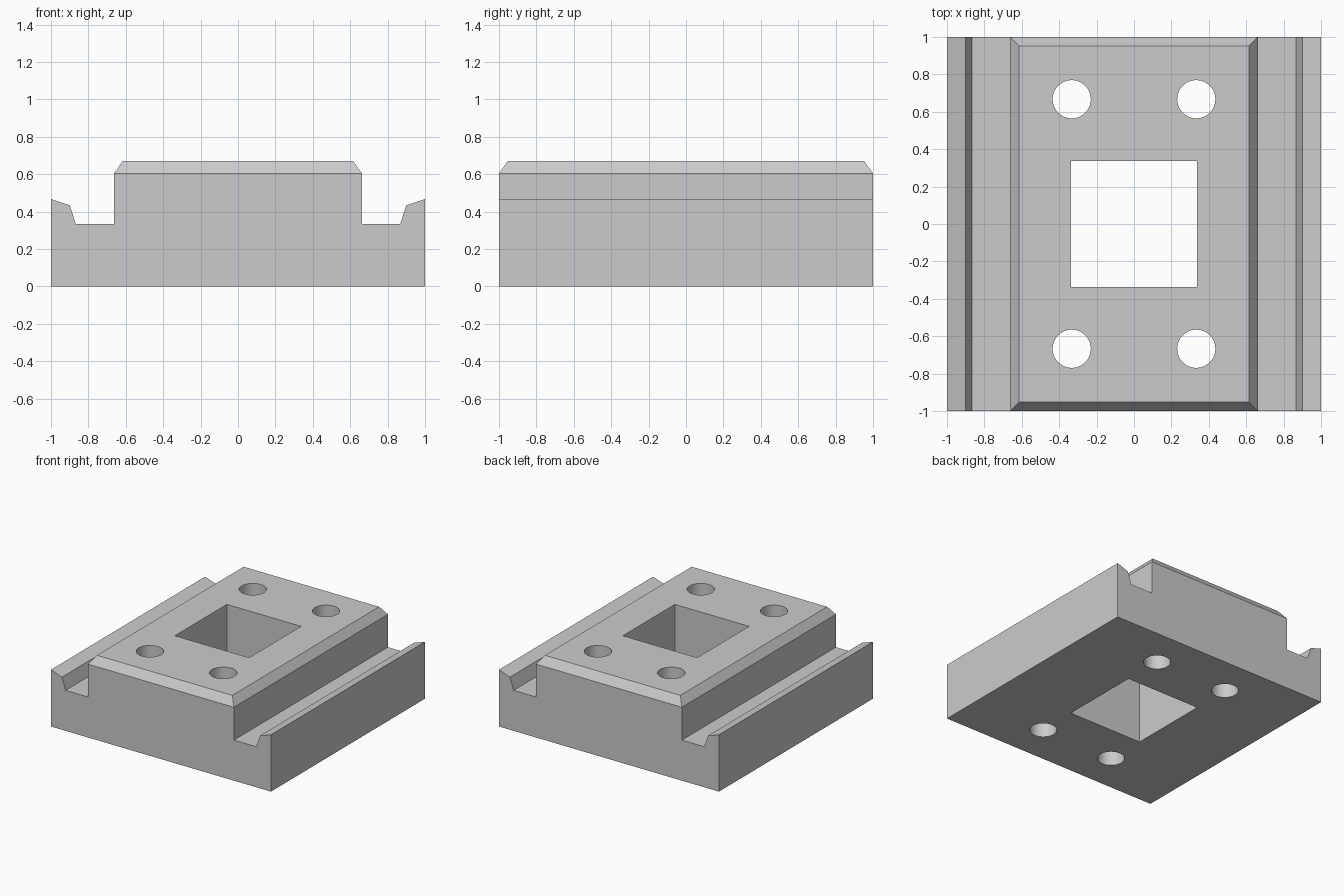
import bpy, bmesh

cube = bpy.data.objects.get("Cube")
if cube:
    bpy.data.objects.remove(cube, do_unlink=True)

# Material
grey = bpy.data.materials.new("plain grey")
grey.use_nodes = True
colour = (0.6, 0.6, 0.6, 1)
grey.diffuse_color = colour
grey.node_tree.nodes["Principled BSDF"].inputs["Base Color"].default_value = colour

# Cross-section of the left half: lipped rail, groove, raised block
half = [(1, 0), (1, 0.467), (0.9, 0.433), (0.867, 0.333), (0.663, 0.333), (0.663, 0.603)]
profile = half + [(-x, z) for x, z in reversed(half)]
CHAMFER = 0.067

bm = bmesh.new()
end = bm.faces.new([bm.verts.new((x, -1, z)) for x, z in profile])
swept = bmesh.ops.extrude_face_region(bm, geom=[end])["geom"]
bmesh.ops.translate(bm, vec=(0, 2, 0), verts=[v for v in swept if isinstance(v, bmesh.types.BMVert)])
bmesh.ops.recalc_face_normals(bm, faces=bm.faces)

# Chamfered top of the raised block
top = max(bm.faces, key=lambda f: f.calc_center_median().z)
bmesh.ops.inset_region(bm, faces=[top], thickness=CHAMFER, depth=CHAMFER)
mesh = bpy.data.meshes.new("carriage_block")
bm.to_mesh(mesh)
bm.free()
mesh.materials.append(grey)
block = bpy.data.objects.new("carriage_block", mesh)
bpy.context.collection.objects.link(block)


def cut(cutter, name):
    """Cut a through opening in the block with a hidden helper."""
    cutter.name = name
    cutter.data.materials.append(grey)
    cutter.hide_render = True
    mod = block.modifiers.new(name, 'BOOLEAN')
    mod.operation = 'DIFFERENCE'
    mod.solver = 'EXACT'
    mod.object = cutter
    bpy.ops.object.select_all(action='DESELECT')
    block.select_set(True)
    bpy.context.view_layer.objects.active = block
    bpy.ops.object.modifier_apply(modifier=mod.name)
    bpy.data.objects.remove(cutter, do_unlink=True)


# Square window
bpy.ops.mesh.primitive_cube_add(size=1, location=(0, 0, 0.3))
window = bpy.context.object
window.scale = (0.675, 0.675, 2)
cut(window, "window_cutter")

# Four bolt holes
for sx in (-1, 1):
    for sy in (-1, 1):
        bpy.ops.mesh.primitive_cylinder_add(vertices=64, radius=0.102, depth=2,
                                            location=(sx * 0.333, sy * 0.667, 0.3))
        cut(bpy.context.object, "bolt_hole_cutter")

bpy.ops.object.shade_smooth_by_angle(angle=0.3)
